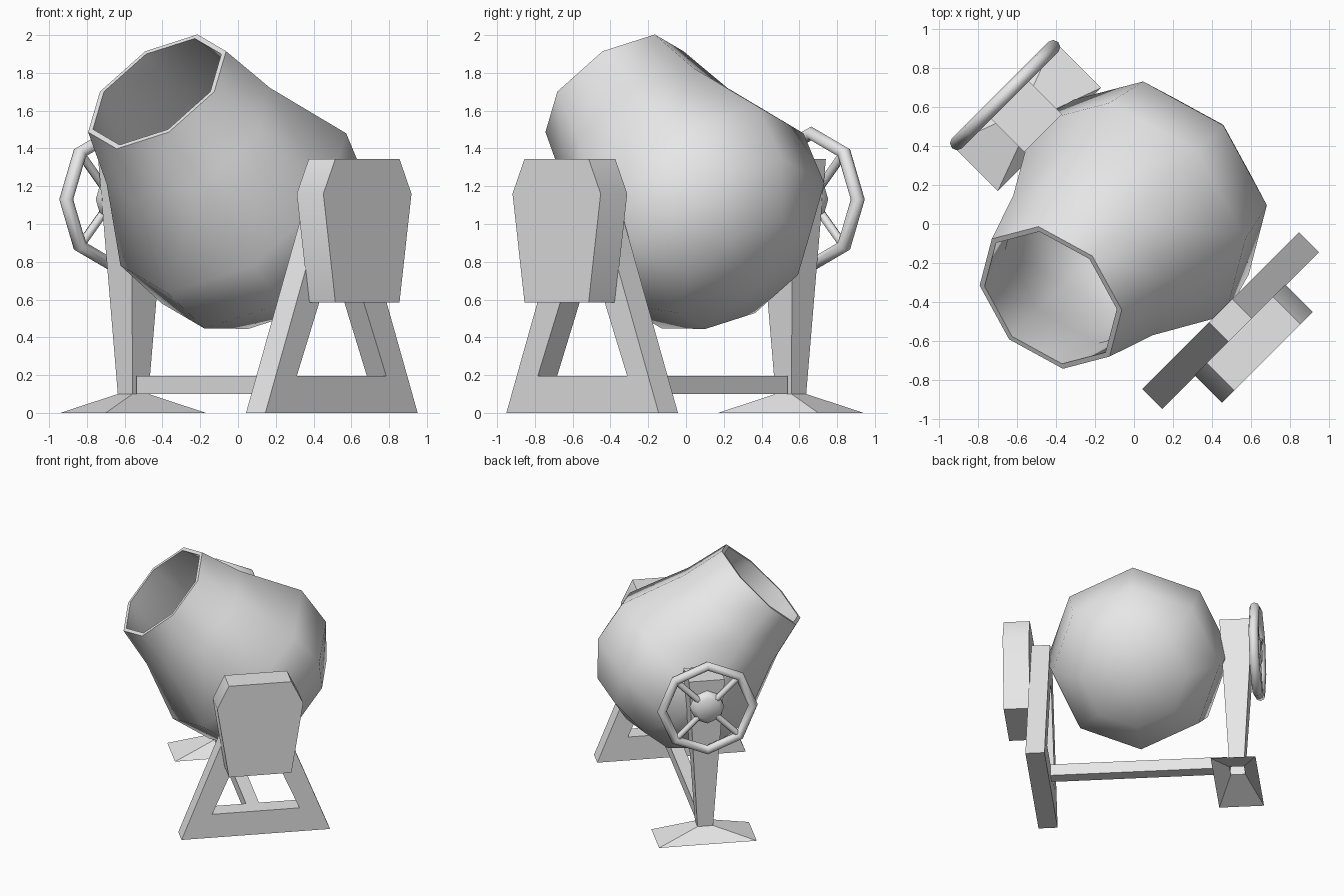
import bpy, bmesh, math
from mathutils import Matrix, Vector

if "Cube" in bpy.data.objects:
    bpy.data.objects.remove(bpy.data.objects["Cube"])

# Built with the axle along X, then turned 45 degrees about Z
TURN = Matrix.Rotation(math.radians(-45), 4, 'Z')
AXLE_Z = 1.13

grey = bpy.data.materials.new("plain_grey")
grey.diffuse_color = (0.8, 0.8, 0.8, 1)
grey.use_nodes = True
grey.node_tree.nodes["Principled BSDF"].inputs["Base Color"].default_value = grey.diffuse_color


def finish(name, bm, angle=40, fix=True):
    if fix:
        bmesh.ops.recalc_face_normals(bm, faces=bm.faces)
    bm.transform(TURN)
    me = bpy.data.meshes.new(name)
    bm.to_mesh(me)
    bm.free()
    ob = bpy.data.objects.new(name, me)
    bpy.context.collection.objects.link(ob)
    me.materials.append(grey)
    bpy.ops.object.select_all(action='DESELECT')
    ob.select_set(True)
    bpy.context.view_layer.objects.active = ob
    bpy.ops.object.shade_smooth_by_angle(angle=math.radians(angle))
    return ob


def loft(bm, rings, closed=False):
    """Join rings of points with quads."""
    vs = [[bm.verts.new(p) for p in r] for r in rings]
    n = len(vs[0])
    pairs = list(zip(vs, vs[1:])) + ([(vs[-1], vs[0])] if closed else [])
    for a, b in pairs:
        for i in range(n):
            j = (i + 1) % n
            bm.faces.new((a[i], a[j], b[j], b[i]))
    return vs


def rect(u, hu, hv, z):
    return [(u - hu, -hv, z), (u + hu, -hv, z), (u + hu, hv, z), (u - hu, hv, z)]


def circle_x(u, r, n=8):
    return [(u, r * math.cos(2 * math.pi * i / n),
             AXLE_Z + r * math.sin(2 * math.pi * i / n)) for i in range(n)]


# Drum: eight-sided shell turned around an axis tilted 45 degrees
s = math.sqrt(0.5)
axis = Vector((0, -s, s))
side, up = Vector((1, 0, 0)), Vector((0, s, s))
centre = Vector((-0.035, 0, AXLE_Z))


def drum_ring(t, r):
    return [centre + axis * t + (side * math.cos(a) + up * math.sin(a)) * r
            for a in (math.pi / 4 * i for i in range(8))]


outer = [(-0.564, 0.405), (-0.33, 0.636), (0, 0.70), (0.476, 0.507), (0.807, 0.428)]
inner = [(0.807, 0.398), (0.46, 0.477), (0, 0.67), (-0.315, 0.606), (-0.535, 0.385)]
bm = bmesh.new()
rings = loft(bm, [drum_ring(t, r) for t, r in outer + inner])
for ring, t in ((rings[0], -0.66), (rings[-1], -0.63)):
    pole = bm.verts.new(centre + axis * t)
    for i in range(8):
        bm.faces.new((ring[i], ring[(i + 1) % 8], pole))
finish("drum", bm, 60)

# Wheel-side post with its hollow spread foot
bm = bmesh.new()
rings = loft(bm, [rect(-0.785, 0.17, 0.375, 0), rect(-0.785, 0.055, 0.06, 0.1),
                  rect(-0.785, 0.125, 0.137, 1.345)])
bm.faces.new(rings[-1])
finish("post_and_foot", bm)

# Motor-side A-frame: triangle with a triangular opening
out_p = [(-0.57, 0), (0.57, 0), (0.085, 1.22), (-0.085, 1.22)]
in_p = [(-0.335, 0.195), (0.335, 0.195), (0.03, 0.9), (-0.03, 0.9)]
bm = bmesh.new()
loft(bm, [[(u, v, z) for v, z in p]
          for u, p in ((0.63, out_p), (0.775, out_p), (0.775, in_p), (0.63, in_p))], True)
finish("a_frame", bm)

# Motor housing
half = [(0.24, 0.585), (0.33, 1.16), (0.24, 1.345)]
profile = half + [(-v, z) for v, z in reversed(half)]
bm = bmesh.new()
rings = loft(bm, [[(u, v, z) for v, z in profile] for u in (0.77, 0.969)])
for r in rings:
    bm.faces.new(r)
finish("motor_housing", bm)

# Cross bar between the supports
bm = bmesh.new()
rings = loft(bm, [rect(-0.03, 0.68, 0.05, z) for z in (0.1, 0.195)])
for r in rings:
    bm.faces.new(r)
finish("cross_bar", bm)

# Tilting wheel: rim
WHEEL_U = -0.937
bm = bmesh.new()
loft(bm, [[(WHEEL_U + 0.037 * math.cos(b),
            (0.349 + 0.037 * math.sin(b)) * math.cos(a),
            AXLE_Z + (0.349 + 0.037 * math.sin(b)) * math.sin(a))
           for b in (math.pi / 4 * k for k in range(8))]
          for a in (math.pi / 4 * i for i in range(8))], True)
finish("wheel_rim", bm, 50)

# Wheel hub
bm = bmesh.new()
rings = loft(bm, [circle_x(-0.89, 0.13), circle_x(-0.935, 0.13), circle_x(-0.968, 0.09)])
for r in (rings[0], rings[-1]):
    bm.faces.new(r)
finish("wheel_hub", bm, 60)

# Wheel spokes: two crossing diagonal rods
bm = bmesh.new()
for ang in (45, 135):
    m = (Matrix.Translation((WHEEL_U, 0, AXLE_Z))
         @ Matrix.Rotation(math.radians(ang), 4, 'X'))
    bmesh.ops.create_cone(bm, cap_ends=True, segments=6, radius1=0.025,
                          radius2=0.025, depth=0.69, matrix=m)
finish("wheel_spokes", bm, 65)
